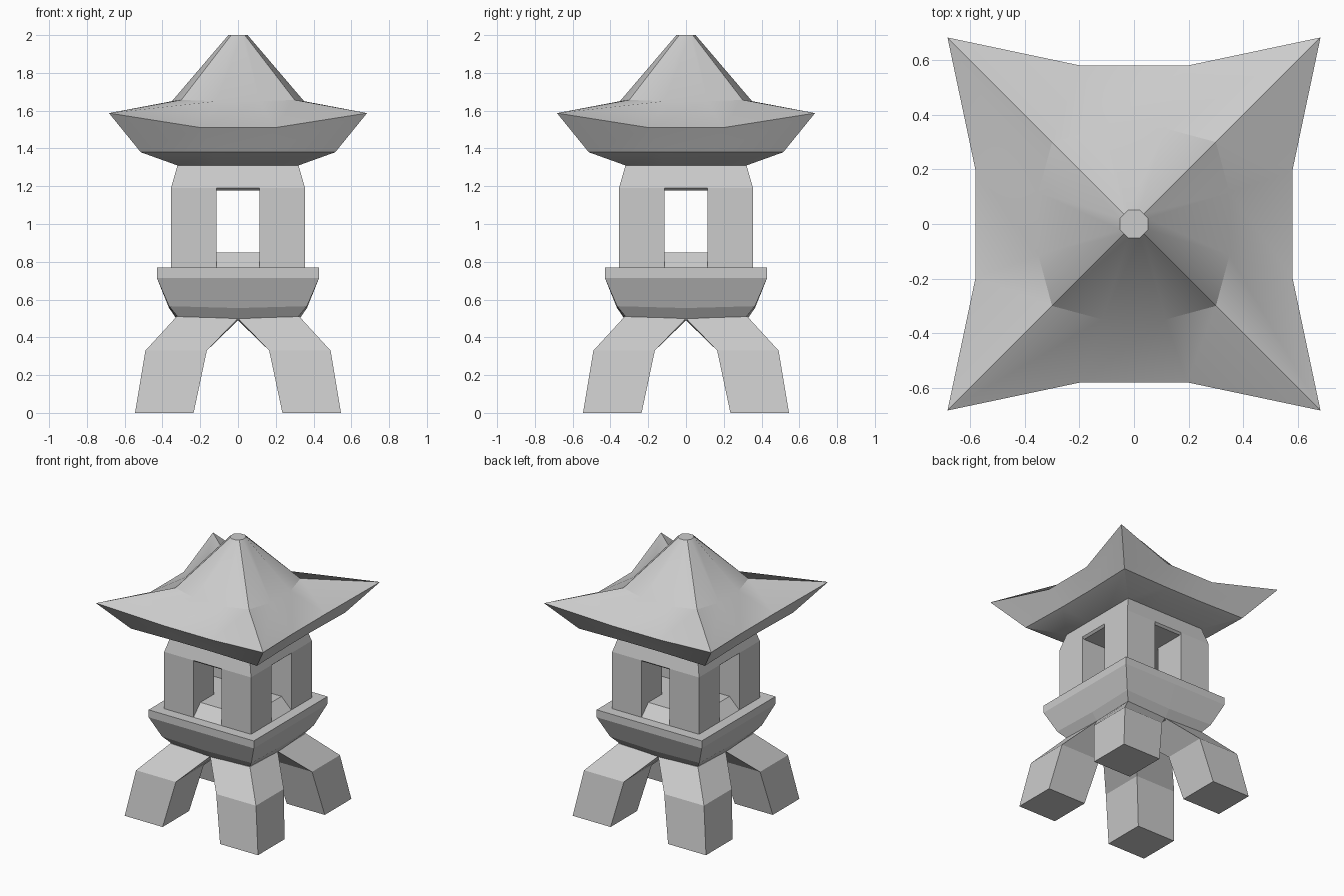
import bpy, bmesh, math

if "Cube" in bpy.data.objects:
    bpy.data.objects.remove(bpy.data.objects["Cube"])


def loft(name, rings):
    """Skin a stack of equal-length rings (bottom to top) and cap both ends."""
    bm = bmesh.new()
    vs = [[bm.verts.new(p) for p in r] for r in rings]
    n = len(rings[0])
    for a, b in zip(vs, vs[1:]):
        for i in range(n):
            j = (i + 1) % n
            bm.faces.new((a[i], a[j], b[j], b[i]))
    bm.faces.new(vs[0][::-1])
    bm.faces.new(vs[-1])
    bmesh.ops.recalc_face_normals(bm, faces=bm.faces)
    me = bpy.data.meshes.new(name)
    bm.to_mesh(me)
    bm.free()
    ob = bpy.data.objects.new(name, me)
    bpy.context.collection.objects.link(ob)
    return ob


def square(lo, hi, z, sx=1, sy=1):
    return [(sx * x, sy * y, z) for x, y in ((lo, lo), (hi, lo), (hi, hi), (lo, hi))]


def spin(points):
    """Repeat the points of the front side around all four sides."""
    out = []
    for k in range(4):
        for x, y, z in points:
            for _ in range(k):
                x, y = -y, x
            out.append((x, y, z))
    return out


def roof_ring(c, zc, m, y, zm):
    return spin([(-c, -c, zc), (-m, -y, zm), (m, -y, zm)])


corners = [(sx, sy) for sx in (-1, 1) for sy in (-1, 1)]

# Bent legs, one under each corner, meeting at the centre
for sx, sy in corners:
    leg = [square(0.235, 0.545, 0, sx, sy), square(0.165, 0.49, 0.33, sx, sy)]
    top = square(0, 0.325, 0.51, sx, sy)
    top[0] = (0, 0, 0.49)
    top[1] = (top[1][0], 0, 0.5)
    top[3] = (0, top[3][1], 0.5)
    loft("leg", leg + [top])

# Flared tray on top of the legs
tray = [(0.32, 0.51, 0.49), (0.365, 0.565, 0.555), (0.43, 0.715, 0.715), (0.43, 0.77, 0.77)]
loft("tray", [spin([(-h, -h, zc), (0, -h, zm)]) for h, zc, zm in tray])

# Light chamber: corner pillars, sloped floor and tapered lintel block
for sx, sy in corners:
    loft("pillar", [square(0.115, 0.355, z, sx, sy) for z in (0.765, 1.19)])
loft("chamber_floor", [square(-h, h, z) for h, z in ((0.355, 0.77), (0.275, 0.85))])
loft("lintel", [square(-h, h, z) for h, z in ((0.34, 1.177), (0.355, 1.19), (0.32, 1.312))])

# Roof with upswept corners: underside, eaves, lower slope, upper cone, small octagonal tip
roof = loft("roof", [
    roof_ring(0.32, 1.31, 0.11, 0.32, 1.31),
    roof_ring(0.515, 1.38, 0.14, 0.505, 1.38),
    roof_ring(0.683, 1.587, 0.195, 0.58, 1.51),
    roof_ring(0.30, 1.657, 0.115, 0.35, 1.65),
    roof_ring(0.036, 2.0, 0.021, 0.051, 2.0),
])
bpy.ops.object.select_all(action='DESELECT')
roof.select_set(True)
bpy.context.view_layer.objects.active = roof
bpy.ops.object.shade_smooth_by_angle(angle=math.radians(25))
